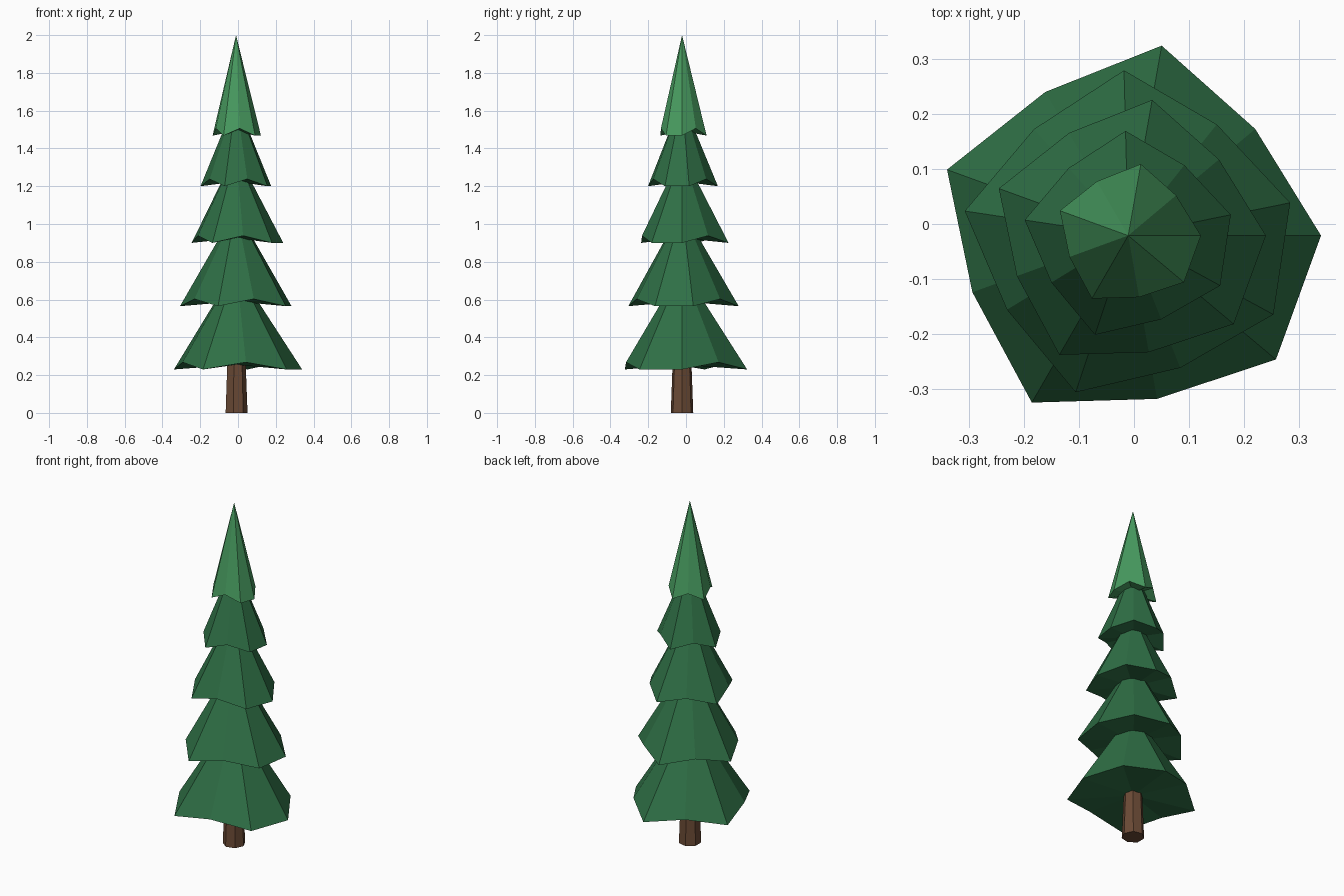
import bpy, bmesh
from math import sin, cos, pi

cube = bpy.data.objects.get("Cube")
if cube:
    bpy.data.objects.remove(cube, do_unlink=True)

AXIS = (-0.0105, -0.021)   # tree axis, so the uneven skirt is centred
SIDES = 9


def material(name, rgb):
    m = bpy.data.materials.new(name)
    m.use_nodes = True
    m.diffuse_color = (*rgb, 1)
    bsdf = m.node_tree.nodes["Principled BSDF"]
    bsdf.inputs["Base Color"].default_value = (*rgb, 1)
    bsdf.inputs["Roughness"].default_value = 0.9
    return m


leaf = material("leaf green", (0.028, 0.159, 0.060))
light_leaf = material("light leaf green", (0.063, 0.323, 0.114))
bark = material("bark brown", (0.147, 0.069, 0.036))


def add_object(name, bm, mat):
    bmesh.ops.recalc_face_normals(bm, faces=bm.faces)
    mesh = bpy.data.meshes.new(name)
    bm.to_mesh(mesh)
    bm.free()
    mesh.materials.append(mat)
    ob = bpy.data.objects.new(name, mesh)
    ob.location = (*AXIS, 0)
    bpy.context.collection.objects.link(ob)


def branch_tier(name, radius, base, top, turn, mat):
    """Cone with a zigzag rim: long low tips alternate with short raised ones."""
    bm = bmesh.new()
    rim = []
    for i in range(SIDES):
        a = turn + 2 * pi * i / SIDES
        short = i % 2
        r = radius * (0.86 if short else 1)
        rim.append(bm.verts.new((r * cos(a), r * sin(a), base + 0.038 * short)))
    apex = bm.verts.new((0, 0, top))
    under = bm.verts.new((0, 0, base + 0.025))
    for a, b in zip(rim, rim[1:] + rim[:1]):
        bm.faces.new((a, b, apex))
        bm.faces.new((b, a, under))
    add_object(name, bm, mat)


# Branch tiers, bottom to top: radius, rim height, apex height
tiers = [(0.35, 0.23, 0.77), (0.30, 0.565, 1.08), (0.25, 0.90, 1.38),
         (0.19, 1.20, 1.66), (0.132, 1.468, 2.0)]
for n, (radius, base, top) in enumerate(tiers):
    last = n == len(tiers) - 1
    branch_tier("treetop" if last else f"branch_tier_{n + 1}", radius, base, top,
                0.2 * (n % 2), light_leaf if last else leaf)

# Tapered trunk reaching into the lowest tier
bm = bmesh.new()
rings = [[bm.verts.new((r * cos(2 * pi * i / 7), r * sin(2 * pi * i / 7), z))
          for i in range(7)] for r, z in ((0.061, 0), (0.046, 0.4))]
for i in range(7):
    j = (i + 1) % 7
    bm.faces.new((rings[0][i], rings[0][j], rings[1][j], rings[1][i]))
for ring in rings:
    bm.faces.new(ring)
add_object("trunk", bm, bark)
